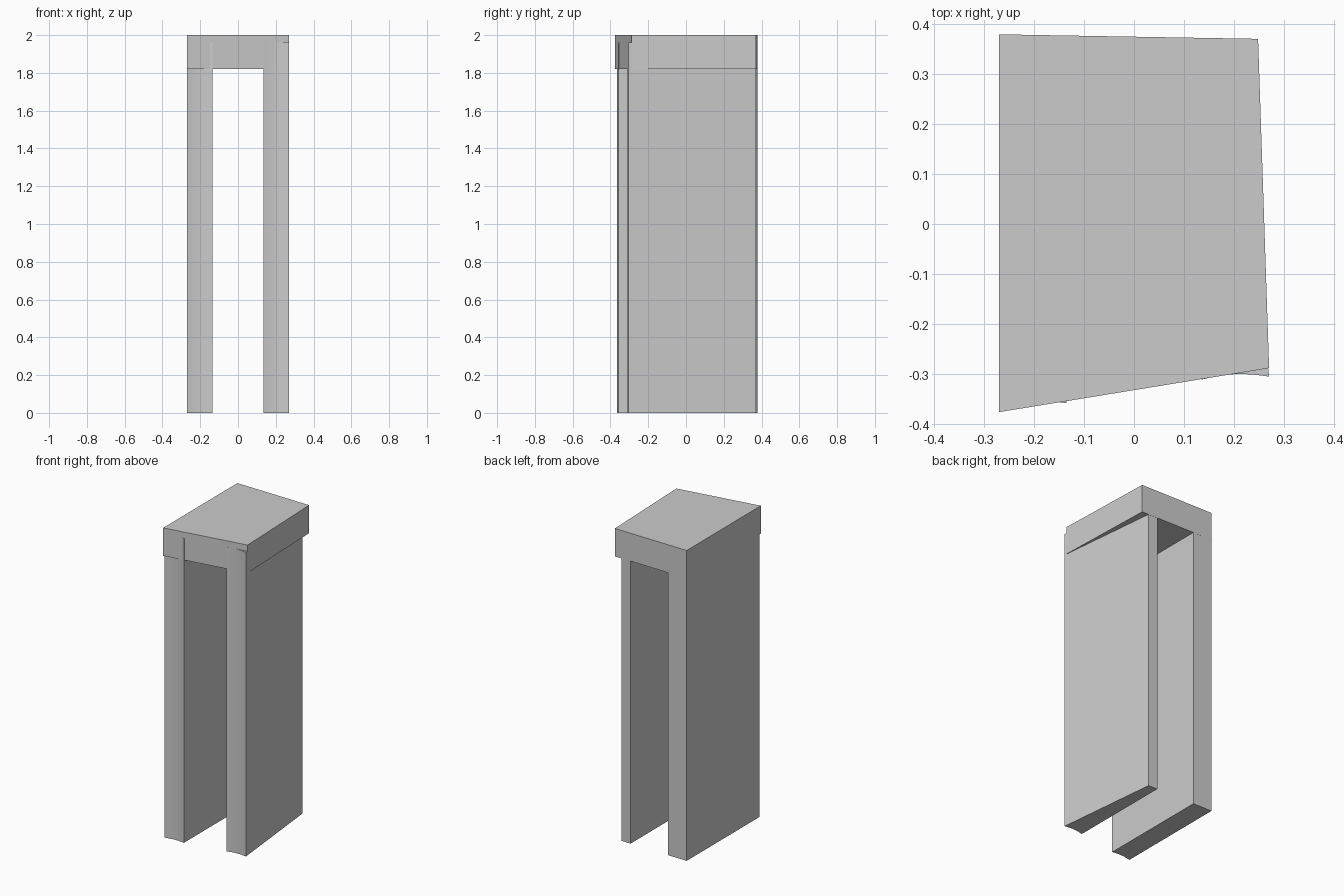
import bpy, bmesh, math

if "Cube" in bpy.data.objects:
    bpy.data.objects.remove(bpy.data.objects["Cube"])


def prism(name, outline, z0, z1):
    """Extrude a plan outline (counter-clockwise) from z0 to z1."""
    bm = bmesh.new()
    base = bm.faces.new([bm.verts.new((x, y, z0)) for x, y in outline])
    top = bmesh.ops.extrude_face_region(bm, geom=[base])["geom"]
    verts = [v for v in top if isinstance(v, bmesh.types.BMVert)]
    bmesh.ops.translate(bm, verts=verts, vec=(0, 0, z1 - z0))
    bmesh.ops.recalc_face_normals(bm, faces=bm.faces)
    me = bpy.data.meshes.new(name)
    bm.to_mesh(me)
    bm.free()
    ob = bpy.data.objects.new(name, me)
    bpy.context.collection.objects.link(ob)
    return ob


def hollow_front(x0, y0, x1, y1, depth, n=8):
    """Shallow concave curve between two front corners."""
    pts = []
    for i in range(n + 1):
        t = i / n
        pts.append((x0 + (x1 - x0) * t,
                    y0 + (y1 - y0) * t + depth * math.sin(math.pi * t)))
    return pts


# Skewed slab on top
prism("lintel", [(-0.27, -0.376), (0.27, -0.288), (0.248, 0.37), (-0.27, 0.379)], 1.82, 2.0)

# Left upright, flush with the slab at the back
left = prism("left_upright",
             hollow_front(-0.27, -0.364, -0.135, -0.358, 0.008)
             + [(-0.135, 0.3765), (-0.27, 0.3785)], 0, 1.96)

# Right upright, tapering toward the back
right = prism("right_upright",
              hollow_front(0.135, -0.311, 0.27, -0.305, 0.008)
              + [(0.20, 0.37), (0.135, 0.3715)], 0, 1.96)

# Smooth the curved fronts while keeping corners sharp
for ob in (left, right):
    bpy.ops.object.select_all(action='DESELECT')
    ob.select_set(True)
    bpy.context.view_layer.objects.active = ob
    bpy.ops.object.shade_smooth_by_angle(angle=math.radians(30))
